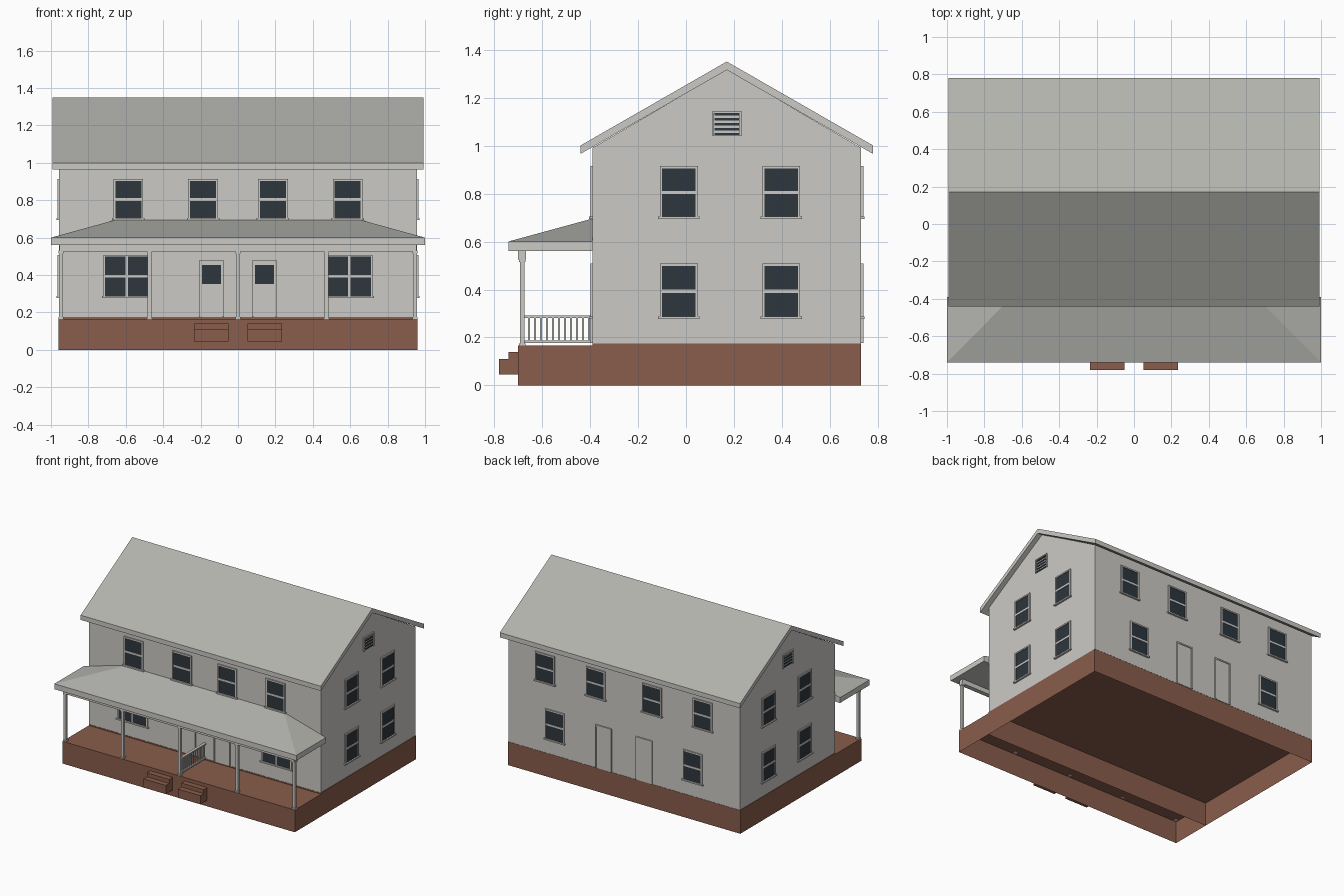
import bpy, bmesh, math
from mathutils import Matrix, Vector

cube = bpy.data.objects.get("Cube")
if cube:
    bpy.data.objects.remove(cube, do_unlink=True)


def material(name, rgb):
    m = bpy.data.materials.new(name)
    m.use_nodes = True
    m.diffuse_color = (*rgb, 1)
    m.node_tree.nodes["Principled BSDF"].inputs["Base Color"].default_value = (*rgb, 1)
    return m


SIDING, ROOF, BRICK, GLASS = range(4)
MATS = [material("pale siding and trim", (0.60, 0.59, 0.56)),
        material("grey shingles", (0.45, 0.45, 0.42)),
        material("brown brick", (0.25, 0.11, 0.07)),
        material("dark glass", (0.026, 0.037, 0.047))]


def finish(name, bm):
    mesh = bpy.data.meshes.new(name)
    bm.to_mesh(mesh)
    bm.free()
    for m in MATS:
        mesh.materials.append(m)
    obj = bpy.data.objects.new(name, mesh)
    bpy.context.collection.objects.link(obj)
    return obj


def box(bm, x, y, z, mat=SIDING, frame=Matrix()):
    """Box between pairs of limits, placed by a frame matrix."""
    size = Vector((x[1] - x[0], y[1] - y[0], z[1] - z[0]))
    mid = Vector((sum(x), sum(y), sum(z))) / 2
    res = bmesh.ops.create_cube(bm, size=1, matrix=frame @ Matrix.Translation(mid) @ Matrix.Diagonal((*size, 1)))
    faces = {f for v in res["verts"] for f in v.link_faces}
    for f in faces:
        f.material_index = mat
    return faces


def prism(name, profile, half):
    """Extrude a (y, z) profile along x; upward faces become shingles."""
    bm = bmesh.new()
    face = bm.faces.new([bm.verts.new((-half, y, z)) for y, z in profile])
    res = bmesh.ops.extrude_face_region(bm, geom=[face])
    moved = [g for g in res["geom"] if isinstance(g, bmesh.types.BMVert)]
    bmesh.ops.translate(bm, verts=moved, vec=(2 * half, 0, 0))
    bmesh.ops.recalc_face_normals(bm, faces=bm.faces)
    bm.normal_update()
    return bm


def shingle(bm):
    for f in bm.faces:
        f.material_index = ROOF if f.normal.z > 0.1 else SIDING


FRONT, BACK, MID, SIDE = -0.39, 0.73, 0.17, 0.957

# Foundations, open underneath
for name, y, z in (("house_foundation", (FRONT, BACK), 0.175), ("porch_base", (-0.70, FRONT), 0.166)):
    bm = bmesh.new()
    box(bm, (-0.96, 0.96), y, (0, z), BRICK)
    bm.normal_update()
    drop = [f for f in bm.faces if f.normal.z < -0.5 or (name == "porch_base" and f.normal.y > 0.5)]
    bmesh.ops.delete(bm, geom=drop, context="FACES")
    finish(name, bm)

# Gabled house walls
finish("house_walls", prism("house_walls", [(FRONT, 0.176), (BACK, 0.176), (BACK, 0.99),
                                            (MID, 1.317), (FRONT, 0.99)], SIDE))

# Main roof slab with pale edges
bm = prism("main_roof", [(-0.44, 0.965), (MID, 1.315), (0.78, 0.965),
                         (0.78, 1.0), (MID, 1.35), (-0.44, 1.0)], 0.993)
shingle(bm)
finish("main_roof", bm)

# Hipped porch roof: slab whose upper front edge is drawn back
bm = bmesh.new()
box(bm, (-1, 1), (-0.74, FRONT), (0.56, 0.60))
top = max(bm.faces, key=lambda f: f.calc_center_median().z)
ext = bmesh.ops.extrude_face_region(bm, geom=[top])
bmesh.ops.delete(bm, geom=[top], context="FACES_ONLY")
for v in ext["geom"]:
    if isinstance(v, bmesh.types.BMVert):
        v.co = (math.copysign(0.655, v.co.x), FRONT - (0.002 if v.co.y < -0.5 else 0), 0.695)
bmesh.ops.recalc_face_normals(bm, faces=bm.faces)
bm.normal_update()
shingle(bm)
finish("porch_roof", bm)

# Porch beam and posts
bm = bmesh.new()
box(bm, (-0.955, 0.955), (-0.70, -0.667), (0.525, 0.56))
for i in range(-2, 3):
    x = i * 0.473
    box(bm, (x - 0.01, x + 0.01), (-0.692, -0.674), (0.166, 0.53))
    box(bm, (x - 0.014, x + 0.014), (-0.697, -0.669), (0.166, 0.176))
    box(bm, (x - 0.014, x + 0.014), (-0.697, -0.669), (0.515, 0.53))
finish("porch_posts", bm)

# Railing dividing the porch
bm = bmesh.new()
for z in (0.178, 0.282):
    box(bm, (-0.01, 0.01), (-0.675, FRONT), (z, z + 0.01))
for i in range(11):
    y = -0.655 + i * 0.025
    box(bm, (-0.004, 0.004), (y - 0.004, y + 0.004), (0.18, 0.285))
finish("porch_railing", bm)

# Two pairs of steps
for side, name in ((-1, "right_steps"), (1, "left_steps")):
    bm = bmesh.new()
    x = sorted((side * 0.05, side * 0.235))
    box(bm, x, (-0.78, -0.70), (0.045, 0.11), BRICK)
    box(bm, x, (-0.74, -0.70), (0.11, 0.14), BRICK)
    finish(name, bm)


def surround(bm, frame, u, w, z0, z1, t=0.01, d=0.009):
    """Trim on both sides and above an opening."""
    for s in (-1, 1):
        e = u + s * w / 2
        box(bm, sorted((e, e + s * t)), (-d, 0), (z0, z1), SIDING, frame)
    box(bm, (u - w / 2 - t, u + w / 2 + t), (-d, 0), (z1, z1 + t), SIDING, frame)


def window(bm, frame, u, z, w=0.138, h=0.2, panes=1):
    box(bm, (u - w / 2, u + w / 2), (-0.004, 0), (z, z + h), GLASS, frame)
    box(bm, (u - w / 2, u + w / 2), (-0.007, 0), (z + h / 2 - 0.007, z + h / 2 + 0.007), SIDING, frame)
    if panes == 2:
        box(bm, (u - 0.006, u + 0.006), (-0.009, 0), (z, z + h), SIDING, frame)
    surround(bm, frame, u, w, z, z + h)
    box(bm, (u - w / 2 - 0.018, u + w / 2 + 0.018), (-0.014, 0), (z - 0.01, z), SIDING, frame)


def door(bm, frame, u, z1, glazed):
    w = 0.115
    box(bm, (u - w / 2, u + w / 2), (-0.004, 0), (0.177, z1), SIDING, frame)
    surround(bm, frame, u, w, 0.177, z1)
    if glazed:
        box(bm, (u - 0.051, u + 0.051), (-0.006, 0), (0.352, 0.455), GLASS, frame)


def wall_frame(x, y, degrees):
    return Matrix.Translation((x, y, 0)) @ Matrix.Rotation(math.radians(degrees), 4, "Z")


LOW, HIGH = 0.288, 0.704

# Front and back openings, mirrored about the middle
fronts = bmesh.new()
backs = bmesh.new()
f_frame, b_frame = wall_frame(0, FRONT, 0), wall_frame(0, BACK, 180)
for s in (-1, 1):
    for u in (0.187, 0.586):
        window(fronts, f_frame, s * u, HIGH)
    window(fronts, f_frame, s * 0.595, LOW, w=0.23, h=0.21, panes=2)
    door(fronts, f_frame, s * 0.142, 0.468, True)
    for u in (0.232, 0.652):
        window(backs, b_frame, s * u, HIGH)
    window(backs, b_frame, s * 0.57, LOW, h=0.21)
    door(backs, b_frame, s * 0.168, 0.49, False)
finish("front_openings", fronts)
finish("back_openings", backs)

# Gable end windows and slatted vents
for s, name in ((1, "left"), (-1, "right")):
    frame = wall_frame(s * SIDE, 0, s * 90)
    bm = bmesh.new()
    for u in (-0.03, 0.397):
        window(bm, frame, s * u, HIGH)
        window(bm, frame, s * u, LOW, h=0.21)
    finish(name + "_windows", bm)
    bm = bmesh.new()
    u = s * MID
    surround(bm, frame, u, 0.105, 1.04, 1.135, 0.008)
    for i in range(5):
        z = 1.042 + i * 0.0207
        box(bm, (u - 0.052, u + 0.052), (-0.004, 0), (z, z + 0.011), GLASS, frame)
    finish(name + "_gable_vent", bm)
